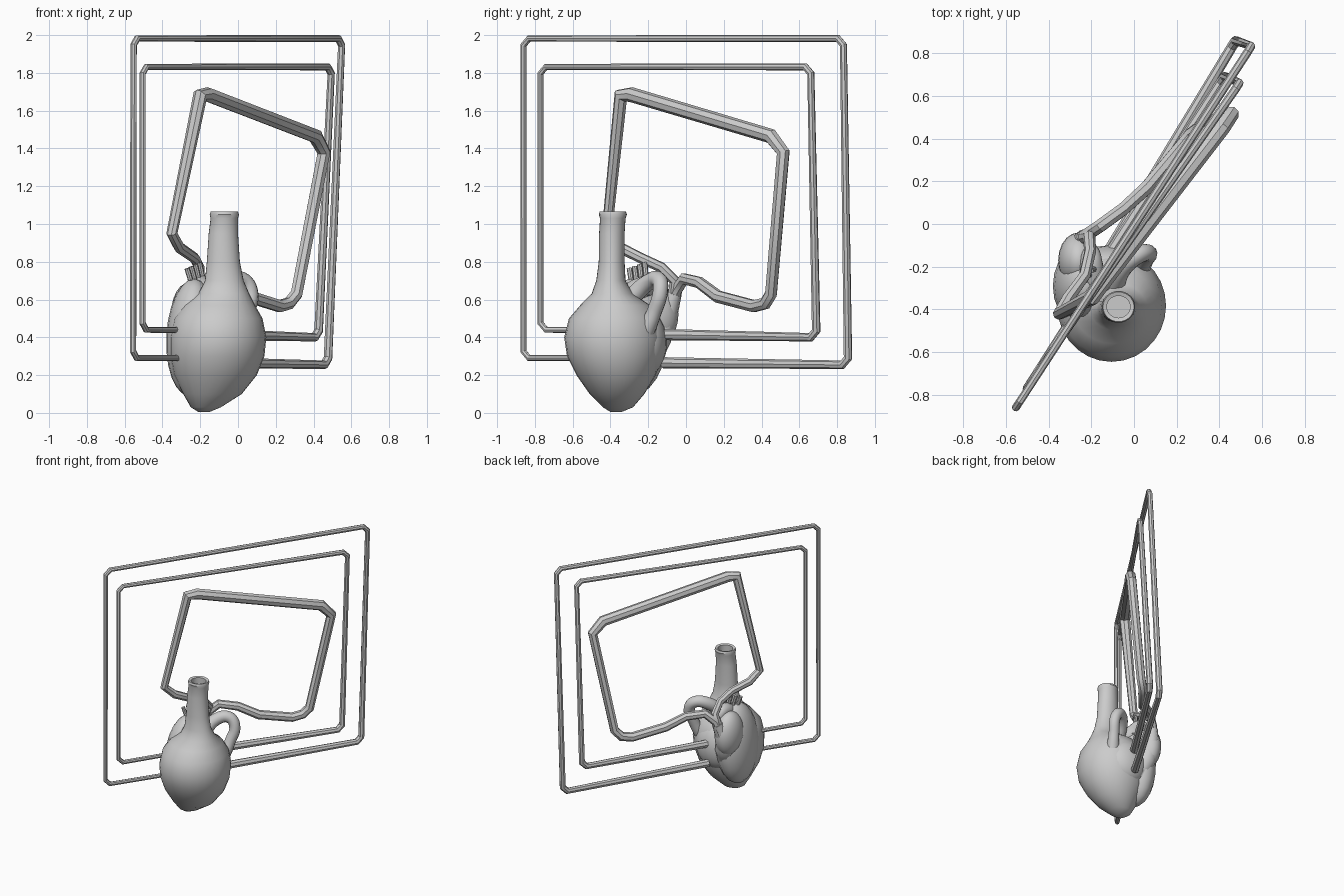
import bpy, bmesh, math
from mathutils import Vector


def smooth(ob, angle=35):
    bpy.ops.object.select_all(action='DESELECT')
    ob.select_set(True)
    bpy.context.view_layer.objects.active = ob
    bpy.ops.object.shade_smooth_by_angle(angle=math.radians(angle))


def chamfer(pts, d):
    """Replace every inner corner by two points (x, y, z, radius)."""
    out = [pts[0]]
    for a, b, c in zip(pts, pts[1:], pts[2:]):
        for o in (a, c):
            p, q = Vector(b[:3]), Vector(o[:3])
            k = min(d, (q - p).length * 0.4)
            out.append((*(p + (q - p).normalized() * k), b[3]))
    return out + [pts[-1]]


def tube(name, pts, corner=0.0, kind='POLY', sides=8):
    """Round pipe through points (x, y, z, radius)."""
    if corner:
        pts = chamfer(pts, corner)
    cu = bpy.data.curves.new(name, 'CURVE')
    cu.dimensions = '3D'
    cu.bevel_depth = 1.0
    cu.bevel_resolution = sides // 2 - 2
    cu.use_fill_caps = True
    cu.resolution_u = 5
    sp = cu.splines.new(kind)
    if kind == 'BEZIER':
        sp.bezier_points.add(len(pts) - 1)
        for bp, p in zip(sp.bezier_points, pts):
            bp.co, bp.radius = p[:3], p[3]
            bp.handle_left_type = bp.handle_right_type = 'AUTO'
    else:
        sp.points.add(len(pts) - 1)
        for sp_pt, p in zip(sp.points, pts):
            sp_pt.co, sp_pt.radius = (*p[:3], 1), p[3]
    ob = bpy.data.objects.new(name, cu)
    bpy.context.collection.objects.link(ob)
    bpy.ops.object.select_all(action='DESELECT')
    ob.select_set(True)
    bpy.context.view_layer.objects.active = ob
    bpy.ops.object.convert(target='MESH')
    ob = bpy.context.view_layer.objects.active
    smooth(ob)
    return ob


def loft(name, rings, n=28):
    """Skin of elliptical rings (z, x min, x max, y min, y max)."""
    bm = bmesh.new()
    rows = []
    for z, x0, x1, y0, y1 in rings:
        rows.append([bm.verts.new(((x0 + x1) / 2 + (x1 - x0) / 2 * math.cos(t),
                                   (y0 + y1) / 2 + (y1 - y0) / 2 * math.sin(t), z))
                     for t in (2 * math.pi * i / n for i in range(n))])
    for a, b in zip(rows, rows[1:]):
        for i in range(n):
            j = (i + 1) % n
            bm.faces.new((a[i], a[j], b[j], b[i]))
    bm.faces.new(rows[0][::-1])
    bm.faces.new(rows[-1])
    me = bpy.data.meshes.new(name)
    bm.to_mesh(me)
    bm.free()
    ob = bpy.data.objects.new(name, me)
    bpy.context.collection.objects.link(ob)
    smooth(ob)
    return ob


def blob(name, loc, scale, rot=(0, 0, 0)):
    bpy.ops.mesh.primitive_uv_sphere_add(segments=20, ring_count=12, location=loc, rotation=rot)
    ob = bpy.context.object
    ob.name = name
    ob.scale = scale
    smooth(ob)
    return ob


# Heart body rising into the open neck, with a recessed mouth
loft("heart_body", [
    (0.005, -0.21, -0.15, -0.40, -0.34),
    (0.03, -0.25, -0.09, -0.44, -0.28),
    (0.10, -0.29, 0.02, -0.51, -0.22),
    (0.20, -0.34, 0.10, -0.58, -0.16),
    (0.30, -0.36, 0.14, -0.63, -0.13),
    (0.40, -0.36, 0.15, -0.645, -0.12),
    (0.50, -0.34, 0.13, -0.62, -0.14),
    (0.57, -0.29, 0.09, -0.56, -0.19),
    (0.63, -0.21, 0.06, -0.50, -0.28),
    (0.70, -0.175, 0.03, -0.475, -0.32),
    (0.80, -0.165, 0.01, -0.462, -0.325),
    (0.95, -0.155, 0.0, -0.46, -0.325),
    (1.03, -0.145, 0.0, -0.455, -0.32),
    (1.05, -0.150, 0.005, -0.462, -0.313),
    (1.065, -0.145, 0.0, -0.457, -0.318),
    (1.06, -0.127, -0.018, -0.439, -0.336),
    (1.0, -0.127, -0.018, -0.439, -0.336)])

# Side and rear chambers
blob("right_chamber", (-0.245, -0.29, 0.40), (0.135, 0.19, 0.31), (0, 0.05, 0))
blob("upper_chamber", (-0.26, -0.17, 0.52), (0.095, 0.13, 0.17))
blob("rear_chamber", (-0.12, -0.22, 0.37), (0.17, 0.12, 0.18))

# Arched vessel behind the neck
tube("arched_vessel", [(-0.10, -0.30, 0.60, .05), (-0.05, -0.20, 0.69, .045),
                       (0.02, -0.145, 0.705, .042), (0.065, -0.135, 0.65, .04),
                       (0.05, -0.17, 0.53, .04), (0.02, -0.22, 0.42, .05)],
     kind='BEZIER', sides=12)

# Trunk carrying the small stubs
tube("trunk_vessel", [(-0.12, -0.36, 0.58, .06), (-0.19, -0.25, 0.65, .065),
                      (-0.20, -0.16, 0.68, .05), (-0.20, -0.12, 0.64, .035)],
     kind='BEZIER', sides=12)
for i in range(4):
    x, y = -0.25 + 0.022 * i, -0.29 + 0.027 * i
    tube("small_stub", [(x + 0.02, y, 0.62, .016), (x, y, 0.70, .014),
                        (x - 0.02, y - 0.01, 0.765 + 0.01 * i, .014)])

# Thin body circuits
tube("outer_loop", [(-0.22, -0.35, 0.29, .016), (-0.555, -0.86, 0.29, .017),
                    (-0.553, -0.86, 1.982, .018), (0.55, 0.833, 1.982, .02),
                    (0.475, 0.858, 0.255, .024), (-0.11, -0.12, 0.265, .03)], 0.035)
tube("inner_loop", [(-0.22, -0.32, 0.44, .016), (-0.505, -0.77, 0.44, .017),
                    (-0.505, -0.77, 1.832, .017), (0.495, 0.66, 1.832, .02),
                    (0.425, 0.69, 0.40, .024), (-0.11, -0.14, 0.415, .03)], 0.035)

# Thick upper circuit
tube("upper_loop", [(-0.25, -0.07, 0.56, .036), (-0.21, -0.06, 0.70, .03),
                    (-0.205, -0.13, 0.77, .028), (-0.23, -0.24, 0.82, .028),
                    (-0.31, -0.35, 0.875, .03), (-0.35, -0.42, 0.95, .03),
                    (-0.20, -0.345, 1.68, .04), (-0.16, -0.29, 1.685, .04),
                    (0.41, 0.45, 1.465, .04), (0.455, 0.515, 1.38, .037),
                    (0.31, 0.45, 0.63, .034), (0.27, 0.42, 0.58, .034),
                    (0.22, 0.36, 0.565, .034), (0.06, 0.17, 0.615, .034),
                    (-0.05, 0.07, 0.69, .032), (-0.16, -0.01, 0.71, .032),
                    (-0.22, -0.05, 0.65, .032), (-0.26, -0.09, 0.52, .045)])

# Flared stump where both branches enter the rear chamber
tube("entry_vessel", [(-0.23, -0.06, 0.63, .038), (-0.25, -0.10, 0.52, .055),
                      (-0.24, -0.15, 0.40, .075), (-0.20, -0.20, 0.27, .06)],
     kind='BEZIER', sides=12)
